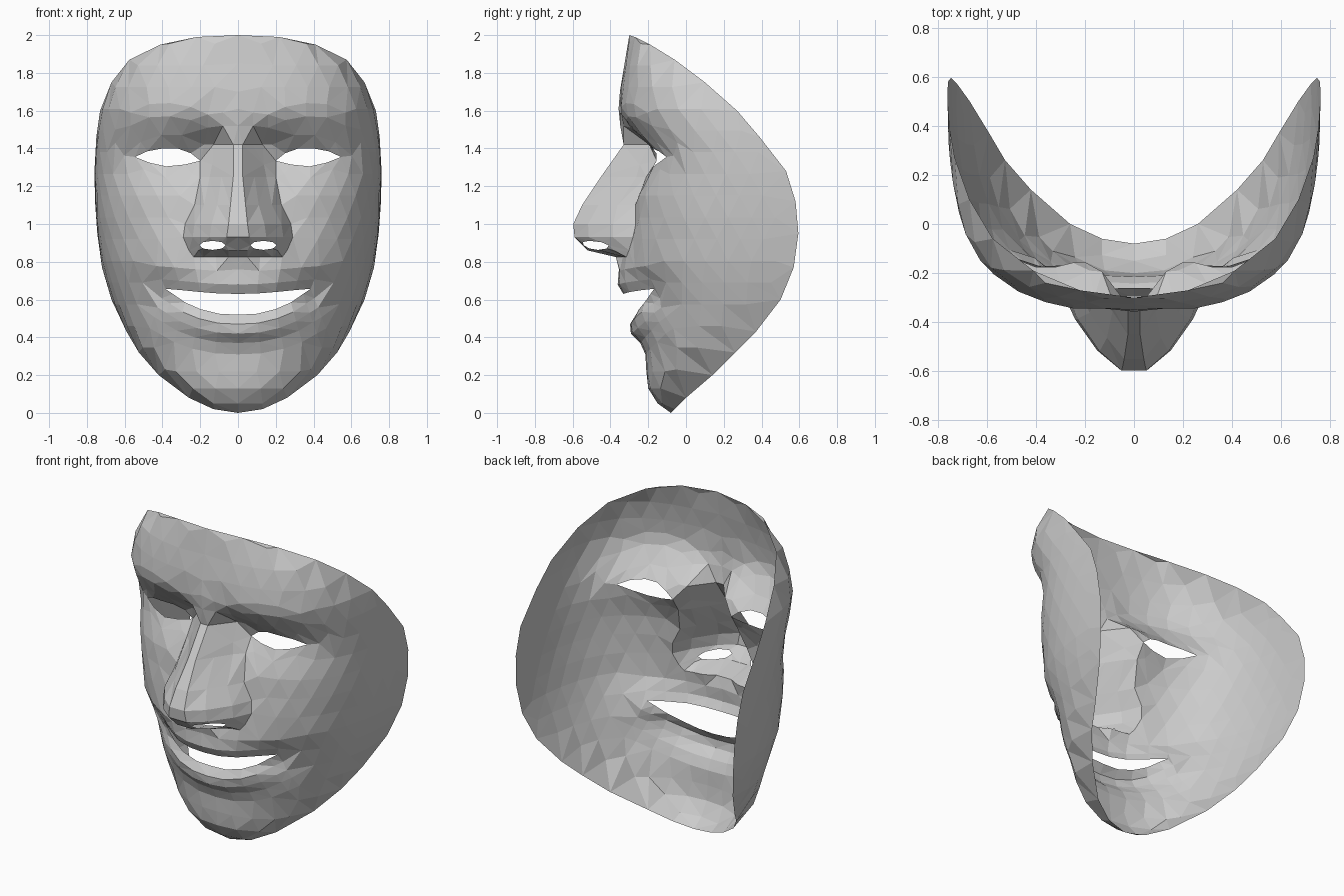
import bpy, math
from mathutils import Vector
from mathutils.geometry import delaunay_2d_cdt

if "Cube" in bpy.data.objects:
    bpy.data.objects.remove(bpy.data.objects["Cube"])

# Outer rim of the mask: z, half width, depth
RIM = [(0, 0, -.08), (.02, .13, -.06), (.08, .26, 0), (.2, .42, .14), (.32, .525, .26), (.43, .59, .37),
       (.6, .67, .5), (.77, .72, .57), (.95, .745, .595), (1.12, .757, .58), (1.28, .76, .53),
       (1.46, .75, .39), (1.6, .73, .27), (1.75, .67, .10), (1.87, .575, -.06),
       (1.95, .41, -.19), (1.99, .22, -.27), (2.0, 0, -.30)]
# Centre line without nose and lips: z, depth
MID = [(0, -.08), (.05, -.15), (.13, -.2), (.22, -.21), (.31, -.215), (.76, -.345), (.82, -.34), (1.0, -.285),
       (1.2, -.275), (1.4, -.29), (1.52, -.335), (1.61, -.36), (1.7, -.35), (1.85, -.325), (2.0, -.30)]
# Squareness of the cross-section by height
ROUND = [(0, 2.3), (.3, 2.35), (.6, 2.35), (.85, 2.6), (1.05, 2.95), (1.4, 2.9), (1.7, 2.6), (2, 2)]
# Lip relief, following the smile: z, depth
LIPS = [(.31, 0), (.37, -.01), (.42, -.045), (.47, -.035), (.52, .015), (.57, -.01), (.63, -.025),
        (.68, -.04), (.76, -.01), (.82, 0)]
# Nose: z, ridge depth, side slope, half width, half width of the ridge, steepness beyond, roundness
NOSE = [(.82, -.35, .9, .18, .05, 4.5, 1), (.86, -.52, .9, .21, .05, 4.5, 1), (.93, -.59, 1.1, .24, .06, 4.5, 1),
        (1.0, -.597, 1.15, .23, .05, 4.5, 1), (1.1, -.55, 1.4, .18, .04, 2.5, .4), (1.25, -.45, 1.5, .15, .025, 1.5, 0),
        (1.42, -.33, 1.3, .13, .025, 2, 0), (1.5, -.345, .5, .15, .04, 2, 0), (1.6, -.36, .3, .2, .05, 2, 0)]
# Depth of the eye socket across the face
SOCKET = [(0, .12), (.22, .13), (.4, .08), (.55, .065), (.66, .04), (.75, 0)]

EYE = [(.2, 1.335), (.25, 1.375), (.32, 1.4), (.4, 1.4), (.48, 1.385), (.545, 1.355),
       (.47, 1.325), (.38, 1.305), (.28, 1.315)]
NOSTRIL = [(.135 + .07 * math.cos(a * math.pi / 4), .887 + .024 * math.sin(a * math.pi / 4)) for a in range(8)]
MOUTH = [(0, .52), (.1, .525), (.2, .55), (.28, .585), (.345, .63), (.385, .657),
         (.3, .65), (.2, .64), (.1, .632), (0, .63)]


def look(table, v):
    """Linear lookup in a table sorted by its first column."""
    v = min(max(v, table[0][0]), table[-1][0])
    for a, b in zip(table, table[1:]):
        if v <= b[0]:
            f = (v - a[0]) / (b[0] - a[0])
            return [p + (q - p) * f for p, q in zip(a[1:], b[1:])]


def section(z):
    """Horizontal cross-section as (arc length, x, y)."""
    w, back = look(RIM, z)
    front = look(MID, z)[0]
    n = look(ROUND, z)[0]
    out, s = [], 0
    for i in range(41):
        t = i / 40 * math.pi / 2
        x = w * math.sin(t) ** (2 / n)
        y = back - (back - front) * max(math.cos(t), 0) ** (2 / n)
        if out:
            s += math.hypot(x - out[-1][1], y - out[-1][2])
        if not out or s > out[-1][0]:
            out.append((s, x, y))
    return out


def unfold(x, z):
    """Face point to flat pattern."""
    sec = [(b, a) for a, b, _ in section(z)]
    return Vector((look(sec, x)[0] if len(sec) > 1 else 0, z))


def fold(p):
    """Flat pattern to the sculpted surface."""
    s, z = p
    sec = section(z)
    x, y = look(sec, s) if len(sec) > 1 else sec[0][1:]
    y += look(SOCKET, x)[0] * math.exp(-((z - 1.36) / .13) ** 2)
    # lips, fading towards the tucked-in mouth corners
    k = .9 - .7 * min(max((z - .54) / .1, 0), 1)
    y += look(LIPS, z - k * x * x)[0] * max(0, 1 - (x / .45) ** 2)
    y += .06 * math.exp(-((x - .38) / .15) ** 2 - ((z - .66) / .12) ** 2)
    if .82 <= z <= 1.6:                          # nose
        ridge, slope, w, flat, drop, rnd = look(NOSE, z)
        d = max(0, min(x, w) - flat)
        y = min(y, ridge + slope * d * (1 - rnd * (.5 - 2.9 * d)) + drop * max(0, x - w))
    return (x, y, z)


def inside(p, poly):
    hit = False
    for a, b in zip(poly, poly[1:] + poly[:1]):
        if (a.y > p.y) != (b.y > p.y) and p.x < (b.x - a.x) * (p.y - a.y) / (b.y - a.y) + a.x:
            hit = not hit
    return hit


def around(poly, c, sx, sz):
    return [(c[0] + (x - c[0]) * sx, c[1] + (z - c[1]) * sz) for x, z in poly]


# Pattern outline: chin centre, mouth edge, centre line up, then down the rim
nose_z = [.825, .86, .93, 1.0, 1.1, 1.25, 1.42]
mid_z = [0, .05, .13, .22, .31, .37, .42, .47]
mid_up = [.68, .76] + nose_z + [1.52, 1.61, 1.7, 1.85, 2.0]
rim = [Vector((section(z)[-1][0], z)) for z, _, _ in RIM[-2:0:-1]]
outline = ([Vector((0, z)) for z in mid_z] + [unfold(*p) for p in MOUTH]
           + [Vector((0, z)) for z in mid_up] + rim)
holes = [[unfold(*p) for p in h] for h in (EYE, NOSTRIL)]

points, edges = [], []
for loop in [outline] + holes:
    k = len(points)
    points += loop
    edges += [(k + i, k + (i + 1) % len(loop)) for i in range(len(loop))]


def add(x_or_s, z, gap, flat=False):
    p = Vector((x_or_s, z)) if flat else unfold(x_or_s, z)
    if inside(p, outline) and not any(inside(p, h) for h in holes):
        if all((p - q).length > gap for q in points):
            points.append(p)


# Edge loops following nose, eyes, lips and brow
for z in nose_z:
    w, flat = look(NOSE, z)[2:4]
    for x in (flat, (w + flat) / 2, w, w + .05):
        add(x, z, .018)
for sx, sz in ((1.15, 1.5), (1.35, 2.4)):
    for p in around(EYE, (.38, 1.35), sx, sz):
        add(*p, .035)
for dz in (.05, .12):
    for x, z in MOUTH[5:-1]:
        add(x * (1 + dz), z + dz, .03)
for dz in (.05, .1, .15, .21):
    for x, z in MOUTH[1:6]:
        add(x * (1 + dz), z - dz, .03)
for x, z in ((.08, 1.52), (.16, 1.51), (.25, 1.55), (.36, 1.57), (.47, 1.565), (.57, 1.52), (.65, 1.43)):
    add(x, z, .03)
    add(x, z + .07, .04)
for x, z in ((.13, .05), (.12, .13), (.24, .13), (.1, .22), (.22, .22), (.33, .22)):      # chin
    add(x, z, .03)
# Even, staggered fill for forehead, cheeks and sides
for j in range(1, 18):
    for i in range(14):
        add(.06 + .125 * (i + .5 * (j % 2)), j * .115, .075, True)

# Triangulate the pattern, drop the openings, fold into shape
verts, _, tris, *_ = delaunay_2d_cdt(points, edges, [], 0, 1e-5)
faces = []
for t in tris:
    c = sum((verts[i] for i in t), Vector((0, 0))) / len(t)
    if inside(c, outline) and not any(inside(c, h) for h in holes):
        faces.append(list(t))
mesh = bpy.data.meshes.new("face_mask")
mesh.from_pydata([fold(v) for v in verts], [], faces)
mesh.update()
mask = bpy.data.objects.new("face_mask", mesh)
bpy.context.collection.objects.link(mask)

# Other half of the face
mirror = mask.modifiers.new("mirror", 'MIRROR')
mirror.use_axis[0] = True
mirror.use_clip = True
mirror.merge_threshold = .002
